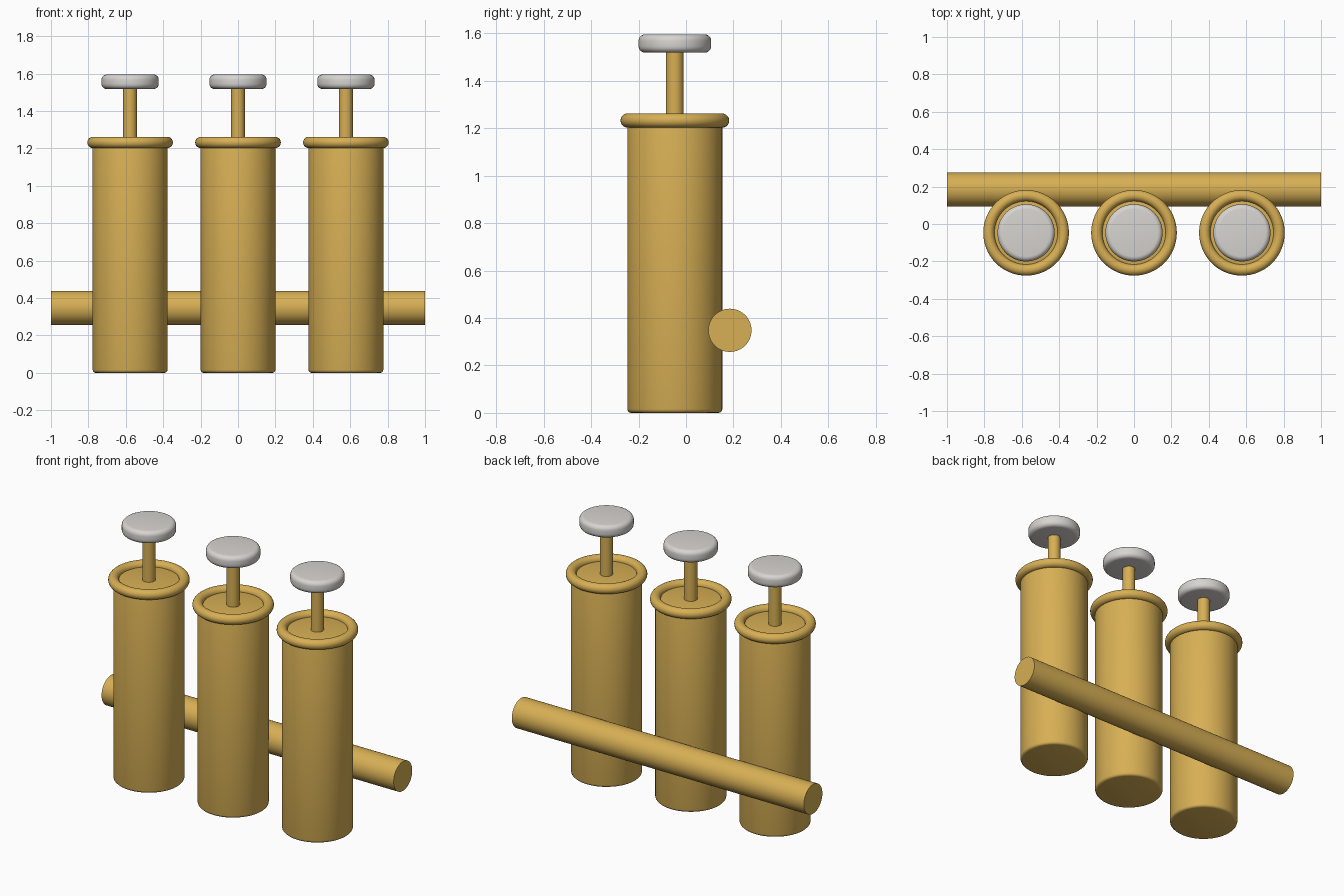
import bpy, math

if "Cube" in bpy.data.objects:
    bpy.data.objects.remove(bpy.data.objects["Cube"])


def material(name, rgb):
    m = bpy.data.materials.new(name)
    m.diffuse_color = (*rgb, 1)
    m.use_nodes = True
    m.node_tree.nodes["Principled BSDF"].inputs["Base Color"].default_value = m.diffuse_color
    return m


brass = material("brass", (0.68, 0.43, 0.09))
pearl = material("pearl", (0.68, 0.66, 0.63))
Y = -0.047           # centre line of the valves
SPACING = 0.577


def finish(name, mat, bevel=0, segments=3):
    ob = bpy.context.object
    ob.name = name
    ob.data.materials.append(mat)
    if bevel:
        mod = ob.modifiers.new("rounded_rim", 'BEVEL')
        mod.width = bevel
        mod.segments = segments
        mod.limit_method = 'ANGLE'
        mod.angle_limit = math.radians(40)
        bpy.ops.object.modifier_apply(modifier=mod.name)
    bpy.ops.object.shade_smooth_by_angle(angle=math.radians(40))
    return ob


def upright(name, x, radius, z0, z1, mat, bevel=0, segments=3):
    bpy.ops.mesh.primitive_cylinder_add(
        vertices=64, radius=radius, depth=z1 - z0, location=(x, Y, (z0 + z1) / 2))
    return finish(name, mat, bevel, segments)


# Three identical piston valves
for i, side in enumerate(("left", "middle", "right")):
    x = (i - 1) * SPACING
    upright(f"{side}_valve_casing", x, 0.2, 0, 1.232, brass, 0.016)
    # Rounded collar around the casing top
    bpy.ops.mesh.primitive_torus_add(
        major_radius=0.199, minor_radius=0.03, major_segments=64,
        minor_segments=20, location=(x, Y, 1.232))
    finish(f"{side}_collar", brass)
    upright(f"{side}_piston_rod", x, 0.037, 1.2, 1.54, brass)
    upright(f"{side}_finger_button", x, 0.153, 1.518, 1.595, pearl, 0.027, 5)

# Tube running behind the valves
bpy.ops.mesh.primitive_cylinder_add(
    vertices=64, radius=0.091, depth=2, location=(0, 0.185, 0.348),
    rotation=(0, math.pi / 2, 0))
finish("cross_tube", brass)
